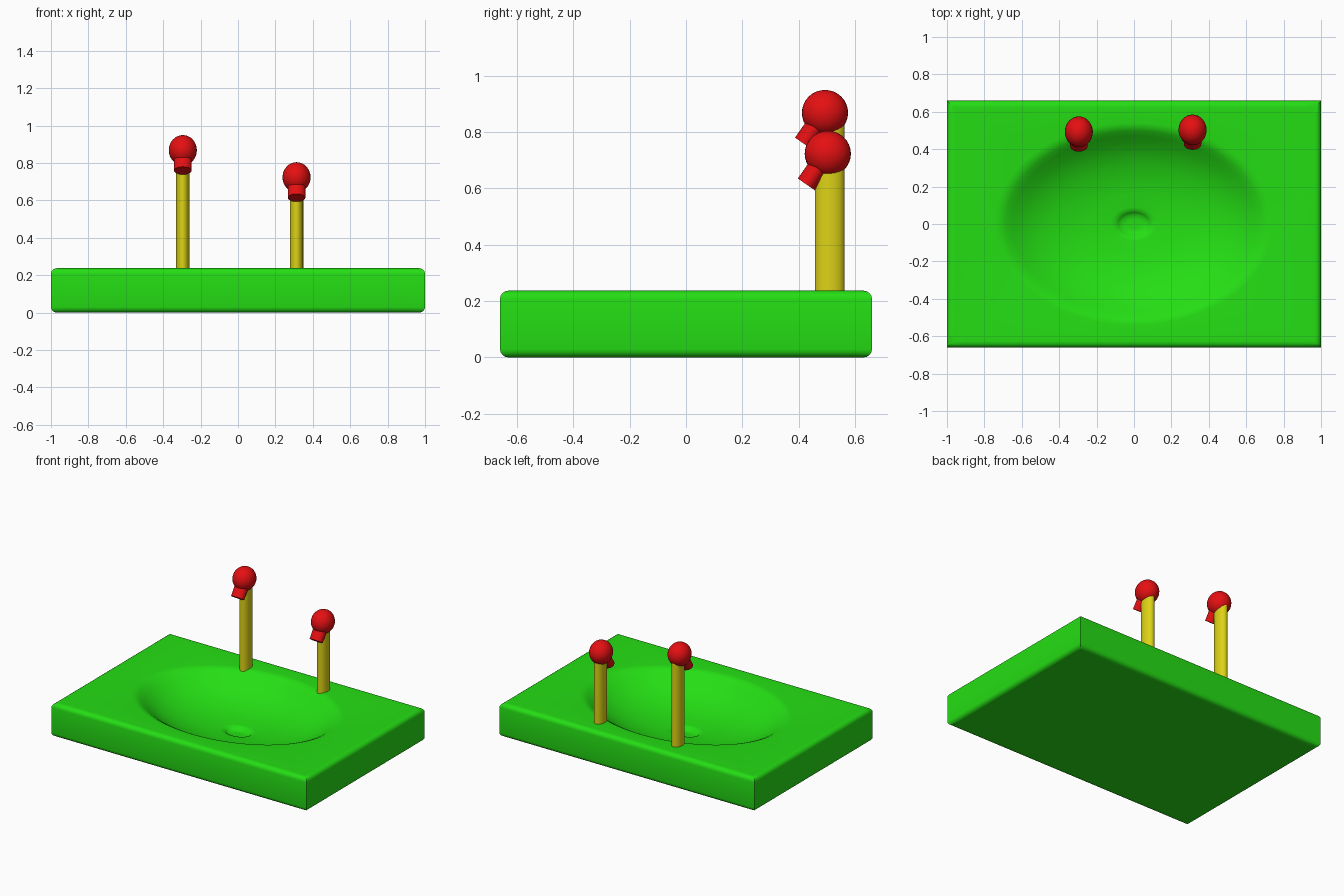
import bpy, bmesh, math
from mathutils import Vector

if "Cube" in bpy.data.objects:
    bpy.data.objects.remove(bpy.data.objects["Cube"], do_unlink=True)


def material(name, rgb):
    m = bpy.data.materials.new(name)
    m.use_nodes = True
    m.diffuse_color = (*rgb, 1)
    m.node_tree.nodes["Principled BSDF"].inputs["Base Color"].default_value = (*rgb, 1)
    return m


green = material("green", (0.018, 0.73, 0.007))
red = material("red", (0.78, 0.005, 0.006))
yellow = material("yellow", (0.72, 0.65, 0.008))


def finish(obj, name, mat, angle=40):
    obj.name = name
    obj.data.materials.append(mat)
    bpy.ops.object.select_all(action="DESELECT")
    obj.select_set(True)
    bpy.context.view_layer.objects.active = obj
    bpy.ops.object.shade_smooth_by_angle(angle=math.radians(angle))


# Basin slab: concentric rings from the drain, over the oval rim, to the rectangular sides
HALF_X, HALF_Y, TOP, BEVEL = 1.0, 0.66, 0.237, 0.03
OVAL_X, OVAL_Y = 0.73, 0.53
SIDE = 24
bowl_profile = [(0.05, 0.03), (0.095, 0.032), (0.115, 0.042), (0.135, 0.052),
                (0.17, 0.055), (0.3, 0.06), (0.45, 0.075), (0.6, 0.1), (0.72, 0.13),
                (0.82, 0.167), (0.89, 0.2), (0.94, 0.222), (0.98, 0.234), (1.02, TOP)]

# Directions spaced evenly along a square, so the slab corners are exact
square = []
for start, step in (((1, -1), (0, 1)), ((1, 1), (-1, 0)), ((-1, 1), (0, -1)), ((-1, -1), (1, 0))):
    for i in range(SIDE):
        t = 2 * i / SIDE
        square.append((start[0] + step[0] * t, start[1] + step[1] * t))

bm = bmesh.new()
rings = []
for r, z in bowl_profile:
    ring = []
    for u, v in square:
        a = math.atan2(v, u)
        ring.append(bm.verts.new((OVAL_X * r * math.cos(a), OVAL_Y * r * math.sin(a), z)))
    rings.append(ring)

edge = [(BEVEL * 1.4, TOP)]
for i in range(5):
    a = math.pi / 2 * i / 4
    edge.append((BEVEL * (1 - math.sin(a)), TOP - BEVEL * (1 - math.cos(a))))
edge += [(inset, TOP - z) for inset, z in reversed(edge)]
for inset, z in edge:
    rings.append([bm.verts.new((u * (HALF_X - inset), v * (HALF_Y - inset), z)) for u, v in square])

for inner, outer in zip(rings, rings[1:]):
    for i in range(len(square)):
        j = (i + 1) % len(square)
        bm.faces.new((inner[i], outer[i], outer[j], inner[j]))
bm.faces.new(rings[0])
bm.faces.new(list(reversed(rings[-1])))
bmesh.ops.recalc_face_normals(bm, faces=bm.faces)
mesh = bpy.data.meshes.new("basin")
bm.to_mesh(mesh)
bm.free()
basin = bpy.data.objects.new("basin", mesh)
bpy.context.collection.objects.link(basin)
finish(basin, "basin", green)


# Taps: oval post, ball head and a spout pointing forward and down
def tap(side, x, y, z):
    foot = 0.2
    bpy.ops.mesh.primitive_cylinder_add(vertices=32, radius=1, depth=1,
                                        location=(x, 0.51, (foot + z) / 2))
    post = bpy.context.object
    post.scale = (0.036, 0.053, z - foot)
    finish(post, side + "_tap_post", yellow)

    bpy.ops.mesh.primitive_uv_sphere_add(segments=32, ring_count=16, radius=1, location=(x, y, z))
    head = bpy.context.object
    head.scale = (0.075, 0.082, 0.081)
    finish(head, side + "_tap_head", red)

    direction = Vector((0, -0.57, -0.82)).normalized()
    length = 0.133
    bpy.ops.mesh.primitive_cylinder_add(vertices=32, radius=1, depth=1,
                                        location=Vector((x, y, z)) + direction * length / 2)
    spout = bpy.context.object
    spout.scale = (0.047, 0.037, length)
    spout.rotation_euler.x = math.atan2(direction.y, -direction.z)
    finish(spout, side + "_tap_spout", red)


tap("right", -0.295, 0.493, 0.868)
tap("left", 0.313, 0.503, 0.723)
